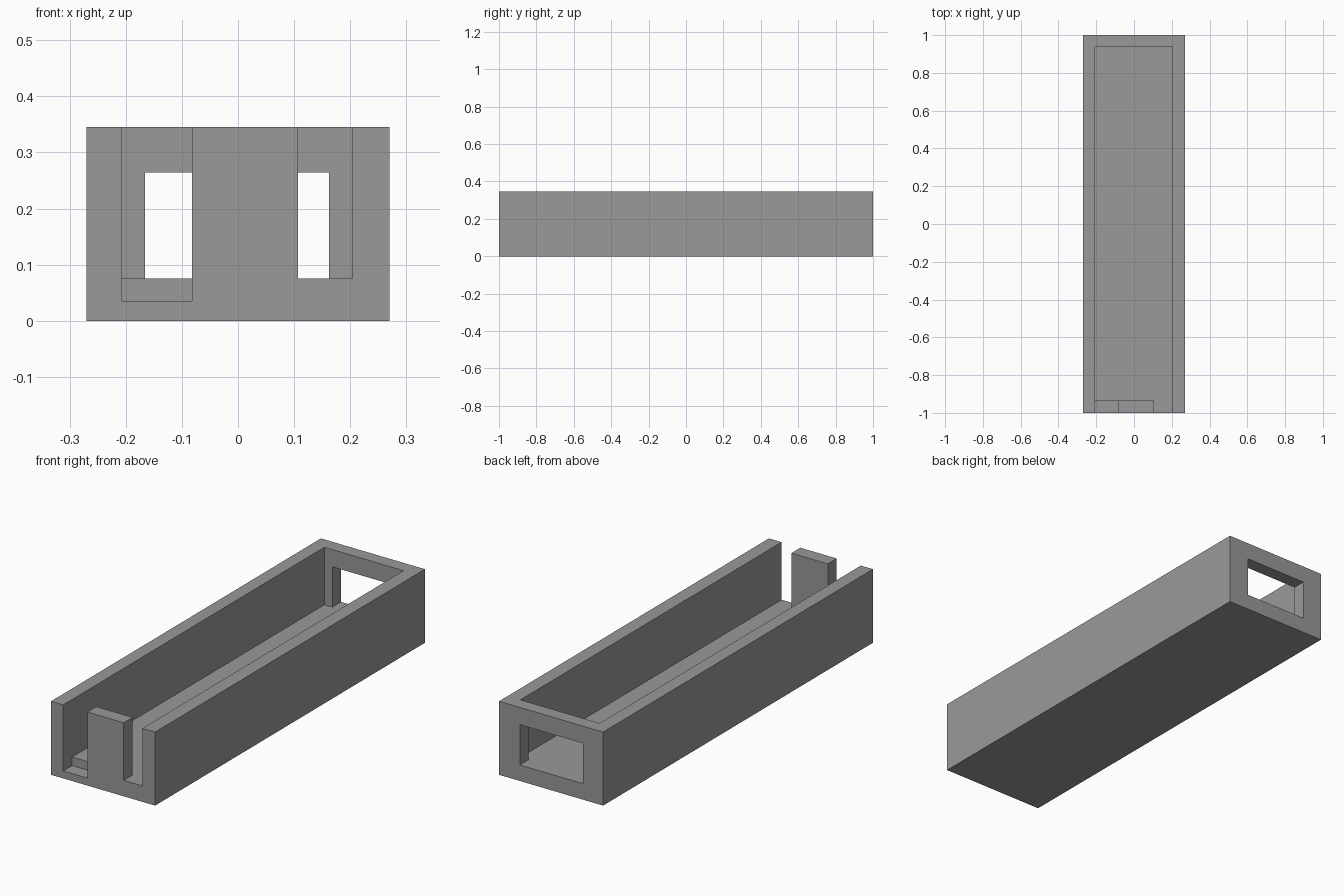
import bpy, bmesh, math
from mathutils import Vector

if "Cube" in bpy.data.objects:
    bpy.data.objects.remove(bpy.data.objects["Cube"])

# Outer block and the volumes carved out of it: (min corner, max corner)
TOP = 0.345
OUTER = ((-0.27, -1.0, 0.0), (0.27, 1.0, TOP))
CARVED = [
    ((-0.207, -0.934, 0.075), (0.204, 0.936, TOP)),   # main trough
    ((-0.207, -1.0, 0.035), (-0.082, -0.934, TOP)),   # deep left front slot
    ((0.107, -1.0, 0.075), (0.204, -0.934, TOP)),     # right front slot
    ((-0.166, 0.936, 0.075), (0.162, 1.0, 0.264)),    # window in back wall
]

# Grid lines along each axis where any volume starts or ends
cuts = [sorted({b[s][a] for b in [OUTER] + CARVED for s in (0, 1)}) for a in range(3)]


def solid(cell):
    """True when the grid cell lies in the block and in no carved volume."""
    if any(not 0 <= cell[a] < len(cuts[a]) - 1 for a in range(3)):
        return False
    mid = [(cuts[a][cell[a]] + cuts[a][cell[a] + 1]) / 2 for a in range(3)]
    return not any(all(lo[a] < mid[a] < hi[a] for a in range(3)) for lo, hi in CARVED)


bm = bmesh.new()
corners = {}


def corner(idx):
    if idx not in corners:
        corners[idx] = bm.verts.new([cuts[a][idx[a]] for a in range(3)])
    return corners[idx]


# Skin only the boundary between solid and empty cells
for i in range(len(cuts[0]) - 1):
    for j in range(len(cuts[1]) - 1):
        for k in range(len(cuts[2]) - 1):
            cell = (i, j, k)
            if not solid(cell):
                continue
            for a in range(3):
                u, v = (a + 1) % 3, (a + 2) % 3
                for side in (0, 1):
                    near = list(cell)
                    near[a] += 2 * side - 1
                    if solid(near):
                        continue
                    quad = []
                    for du, dv in ((0, 0), (1, 0), (1, 1), (0, 1)):
                        p = list(cell)
                        p[a] += side
                        p[u] += du
                        p[v] += dv
                        quad.append(corner(tuple(p)))
                    bm.faces.new(quad if side else quad[::-1])

# Merge flat regions into large clean faces
bmesh.ops.dissolve_limit(bm, angle_limit=math.radians(1), verts=bm.verts[:], edges=bm.edges[:])
bmesh.ops.recalc_face_normals(bm, faces=bm.faces[:])

mesh = bpy.data.meshes.new("open_trough")
bm.to_mesh(mesh)
bm.free()
trough = bpy.data.objects.new("open_trough", mesh)
bpy.context.collection.objects.link(trough)

grey = bpy.data.materials.new("plain_grey")
grey.diffuse_color = (0.32, 0.32, 0.32, 1.0)
grey.use_nodes = True
grey.node_tree.nodes["Principled BSDF"].inputs["Base Color"].default_value = grey.diffuse_color
mesh.materials.append(grey)
